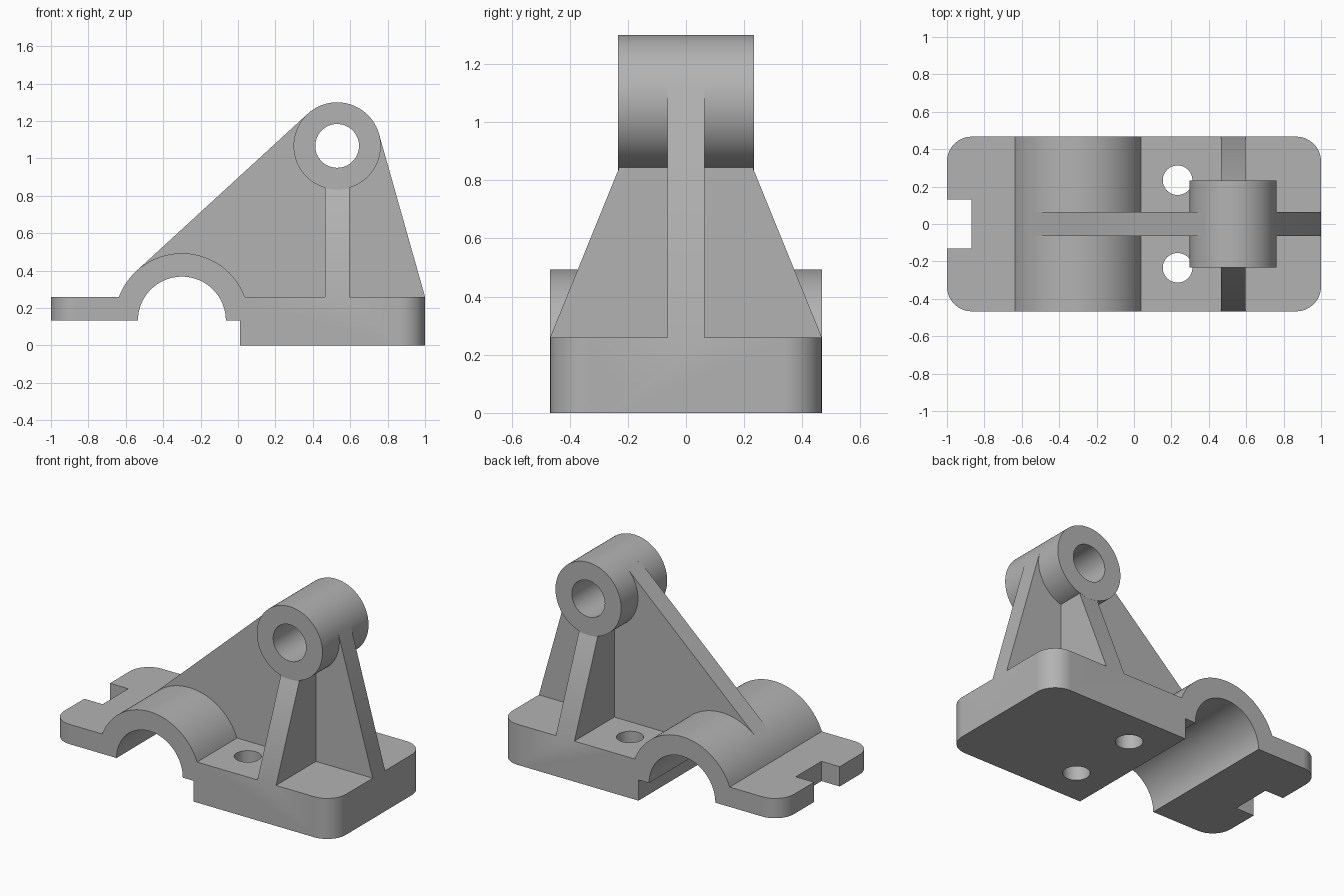
import bpy, bmesh
from math import sin, cos, pi, radians, sqrt, acos, atan2
from mathutils import Vector

cube = bpy.data.objects.get("Cube")
if cube:
    bpy.data.objects.remove(cube, do_unlink=True)

# Shared dimensions
HALF_Y = 0.467
PLATE_Z, TOP_Z = 0.133, 0.26
ARCH, ARCH_R, TUNNEL_R = Vector((-0.3, PLATE_Z)), 0.36, 0.235
BOSS, BOSS_R, BORE_R = Vector((0.53, 1.067)), 0.233, 0.117
WEB_HALF = 0.063

grey = bpy.data.materials.new("cast grey")
grey.use_nodes = True
colour = (0.45, 0.45, 0.45, 1)
grey.diffuse_color = colour
grey.node_tree.nodes["Principled BSDF"].inputs["Base Color"].default_value = colour


def arc(centre, r, start, end, n):
    """Points on an arc, angles in radians."""
    return [(centre[0] + r * cos(start + (end - start) * i / n),
             centre[1] + r * sin(start + (end - start) * i / n)) for i in range(n + 1)]


def circle(centre, r, n=96):
    return arc(centre, r, 0, 2 * pi, n)[:-1]


def prism(name, outline, axis, low, high):
    """Extrude a closed 2D outline along an axis."""
    place = {"x": lambda a, b, t: (t, a, b),
             "y": lambda a, b, t: (a, t, b),
             "z": lambda a, b, t: (a, b, t)}[axis]
    bm = bmesh.new()
    face = bm.faces.new([bm.verts.new(place(a, b, low)) for a, b in outline])
    grown = bmesh.ops.extrude_face_region(bm, geom=[face])["geom"]
    verts = [g for g in grown if isinstance(g, bmesh.types.BMVert)]
    bmesh.ops.translate(bm, verts=verts, vec=place(0, 0, high - low))
    bmesh.ops.recalc_face_normals(bm, faces=bm.faces)
    mesh = bpy.data.meshes.new(name)
    bm.to_mesh(mesh)
    bm.free()
    mesh.materials.append(grey)
    obj = bpy.data.objects.new(name, mesh)
    bpy.context.collection.objects.link(obj)
    return obj


def combine(target, other, operation):
    """Apply a boolean and discard the tool solid."""
    bpy.context.view_layer.objects.active = target
    mod = target.modifiers.new(operation, "BOOLEAN")
    mod.operation, mod.object, mod.solver = operation, other, "EXACT"
    bpy.ops.object.modifier_apply(modifier=mod.name)
    bpy.data.objects.remove(other, do_unlink=True)


# Stepped base with the arch hump in its profile
hump = math_angle = atan2(TOP_Z - PLATE_Z, sqrt(ARCH_R ** 2 - (TOP_Z - PLATE_Z) ** 2))
profile = [(-1, PLATE_Z), (0.01, PLATE_Z), (0.01, 0), (1, 0), (1, TOP_Z)]
profile += arc(ARCH, ARCH_R, hump, pi - hump, 56) + [(-1, TOP_Z)]
bracket = prism("bearing_bracket", profile, "y", -HALF_Y, HALF_Y)

# Rounded plan corners
r = 0.133
plan = []
for i, (sx, sy) in enumerate([(1, 1), (-1, 1), (-1, -1), (1, -1)]):
    plan += arc((sx * (1 - r), sy * (HALF_Y - r)), r, i * pi / 2, (i + 1) * pi / 2, 16)
combine(bracket, prism("plan_outline", plan, "z", -0.1, 0.8), "INTERSECT")

# Long web, tangent to the arch, the boss and the base end
d = BOSS - ARCH
side = atan2(d.y, d.x) + acos((ARCH_R - BOSS_R) / d.length)
n_left = Vector((cos(side), sin(side)))
e = Vector((1, TOP_Z)) - BOSS
side = atan2(e.y, e.x) + acos(BOSS_R / e.length)
n_right = Vector((cos(side), sin(side)))
web = [ARCH + ARCH_R * n_left, (-0.4, 0.2), (0.98, 0.2), (1, TOP_Z),
       BOSS + BOSS_R * n_right, BOSS + BOSS_R * n_left]
combine(bracket, prism("web", web, "y", -WEB_HALF, WEB_HALF), "UNION")

# Tapered cross rib under the boss
rib = [(-HALF_Y, TOP_Z), (-0.44, 0.2), (0.44, 0.2), (HALF_Y, TOP_Z),
       (0.233, 0.835), (0.23, 0.89), (-0.23, 0.89), (-0.233, 0.835)]
combine(bracket, prism("cross_rib", rib, "x", 0.465, 0.597), "UNION")

# Pivot boss
combine(bracket, prism("boss", circle(BOSS, BOSS_R), "y", -0.2335, 0.2335), "UNION")

# Bore, shaft tunnel, bolt holes and end slot
combine(bracket, prism("bore", circle(BOSS, BORE_R, 64), "y", -1, 1), "DIFFERENCE")
tunnel = arc(ARCH, TUNNEL_R, 0, pi, 48) + [(ARCH.x - TUNNEL_R, 0), (ARCH.x + TUNNEL_R, 0)]
combine(bracket, prism("tunnel", tunnel, "y", -1, 1), "DIFFERENCE")
for s in (-1, 1):
    hole = circle((0.233, s * 0.234), 0.079, 48)
    combine(bracket, prism("bolt_hole", hole, "z", -0.1, 0.5), "DIFFERENCE")
slot = [(-1.2, -0.13), (-0.87, -0.13), (-0.87, 0.13), (-1.2, 0.13)]
combine(bracket, prism("slot", slot, "z", 0, 0.4), "DIFFERENCE")

# Smooth curved walls, crisp edges
bpy.ops.object.select_all(action="DESELECT")
bracket.select_set(True)
bpy.context.view_layer.objects.active = bracket
bpy.ops.object.shade_smooth_by_angle(angle=radians(25))
normals = bracket.modifiers.new("flat_face_normals", "WEIGHTED_NORMAL")
normals.keep_sharp = True
